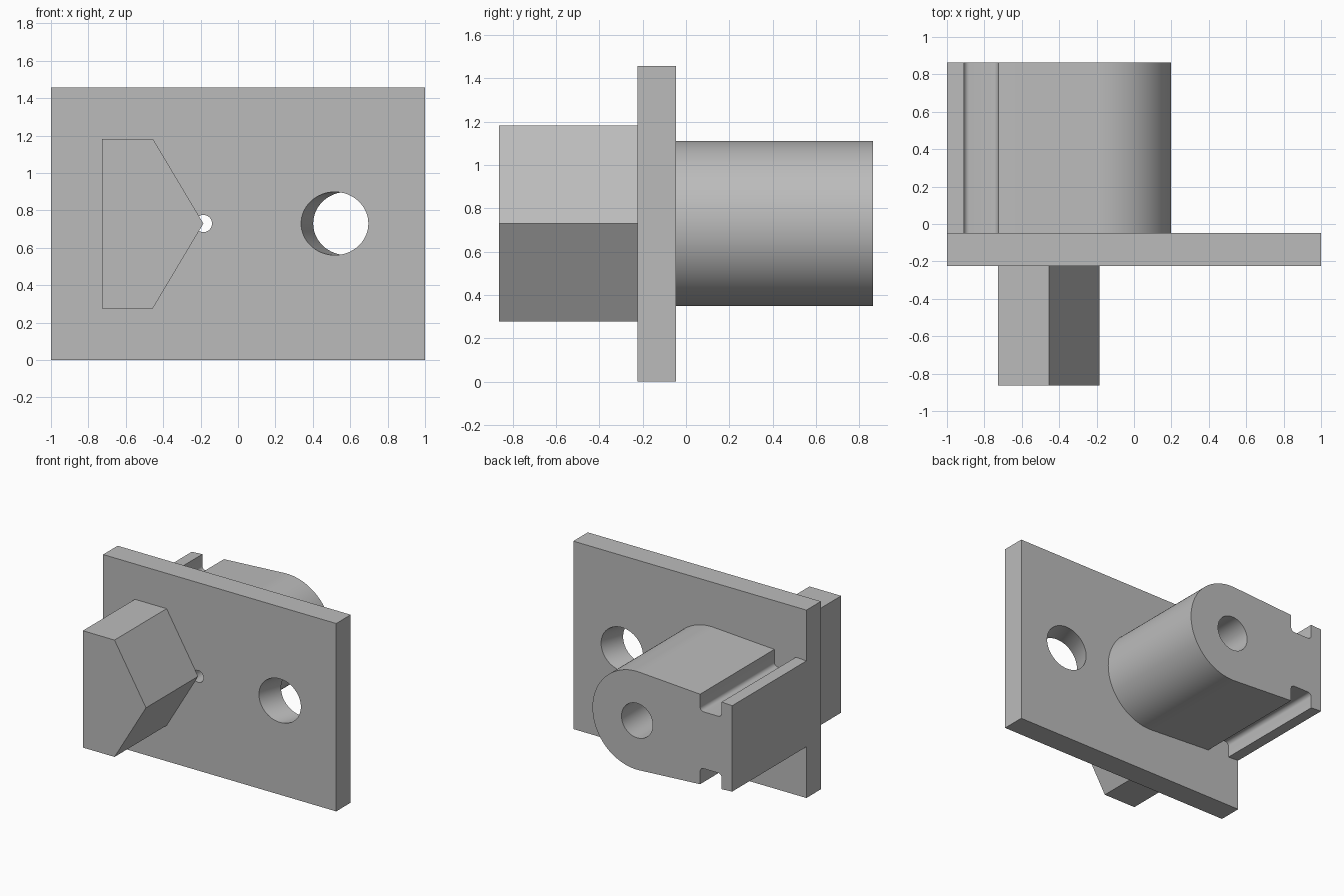
import bpy
import bmesh
from math import sin, cos, tan, pi, radians

if "Cube" in bpy.data.objects:
    bpy.data.objects.remove(bpy.data.objects["Cube"], do_unlink=True)

grey = bpy.data.materials.new("plain grey")
grey.use_nodes = True
grey.diffuse_color = (0.5, 0.5, 0.5, 1)
grey.node_tree.nodes["Principled BSDF"].inputs["Base Color"].default_value = (0.5, 0.5, 0.5, 1)

FRONT, PLATE_FRONT, PLATE_BACK, BACK = -0.863, -0.225, -0.047, 0.863
MID = 0.73  # height of the shared axis


def extrude(name, outline, y0, y1, shift=0.0):
    """Extrude an x-z outline along y, optionally sliding it sideways."""
    bm = bmesh.new()
    near = [bm.verts.new((x, y0, z)) for x, z in outline]
    far = [bm.verts.new((x + shift, y1, z)) for x, z in outline]
    bm.faces.new(near)
    bm.faces.new(far[::-1])
    for i in range(len(near)):
        j = (i + 1) % len(near)
        bm.faces.new((near[i], far[i], far[j], near[j]))
    bmesh.ops.recalc_face_normals(bm, faces=bm.faces)
    mesh = bpy.data.meshes.new(name)
    bm.to_mesh(mesh)
    bm.free()
    mesh.materials.append(grey)
    obj = bpy.data.objects.new(name, mesh)
    bpy.context.collection.objects.link(obj)
    return obj


def arc(cx, cz, r, start, end, steps, stretch=1.0):
    angles = [radians(start + (end - start) * i / steps) for i in range(steps + 1)]
    return [(cx + r * stretch * cos(a), cz + r * sin(a)) for a in angles]


def circle(cx, r, stretch=1.0):
    return arc(cx, MID, r, 0, 360, 64, stretch)[:-1]


def activate(obj):
    bpy.ops.object.select_all(action='DESELECT')
    obj.select_set(True)
    bpy.context.view_layer.objects.active = obj


def cut(obj, cutter):
    mod = obj.modifiers.new("cut", 'BOOLEAN')
    mod.operation = 'DIFFERENCE'
    mod.solver = 'EXACT'
    mod.object = cutter
    activate(obj)
    bpy.ops.object.modifier_apply(modifier=mod.name)
    bpy.data.objects.remove(cutter, do_unlink=True)


# Mounting plate with a slanted hole and a small pilot hole
plate = extrude("mounting_plate", [(-1, 0), (1, 0), (1, 1.457), (-1, 1.457)],
                PLATE_FRONT, PLATE_BACK)
tilt = radians(20)
y0, y1 = PLATE_FRONT - 0.2, PLATE_BACK + 0.2
hole_x = 0.517 - 0.2 * tan(tilt)
cut(plate, extrude("slanted_cutter", circle(hole_x, 0.169, 1 / cos(tilt)),
                   y0, y1, (y1 - y0) * tan(tilt)))
cut(plate, extrude("pilot_cutter", circle(-0.185, 0.046), y0, y1))

# Five-sided block on the front
extrude("front_wedge_block",
        [(-0.727, 0.277), (-0.455, 0.277), (-0.185, MID), (-0.455, 1.183), (-0.727, 1.183)],
        FRONT, PLATE_FRONT)

# Rounded, slightly tapered boss on the back, grooved above and below
floor, fillet = 0.22, 0.03
inner, outer = -0.725, -0.91
upper = arc(-0.183, 0, 0.381, 0, 93.3, 32)
upper += [(inner, 0.349)]
upper += arc(inner - fillet, floor + fillet, fillet, 0, -90, 6)
upper += arc(outer + fillet, floor + fillet, fillet, -90, -180, 6)
upper += [(outer, 0.338), (-1, 0.333)]
lower = [(x, -z) for x, z in reversed(upper[1:])]
boss = extrude("rear_boss", [(x, z + MID) for x, z in upper + lower], PLATE_BACK, BACK)
cut(boss, extrude("bore_cutter", circle(-0.185, 0.134), PLATE_BACK - 0.1, BACK + 0.1))

# Smooth the round walls, keep the hard edges
for obj in (plate, boss):
    activate(obj)
    bpy.ops.object.shade_smooth_by_angle(angle=radians(30))
